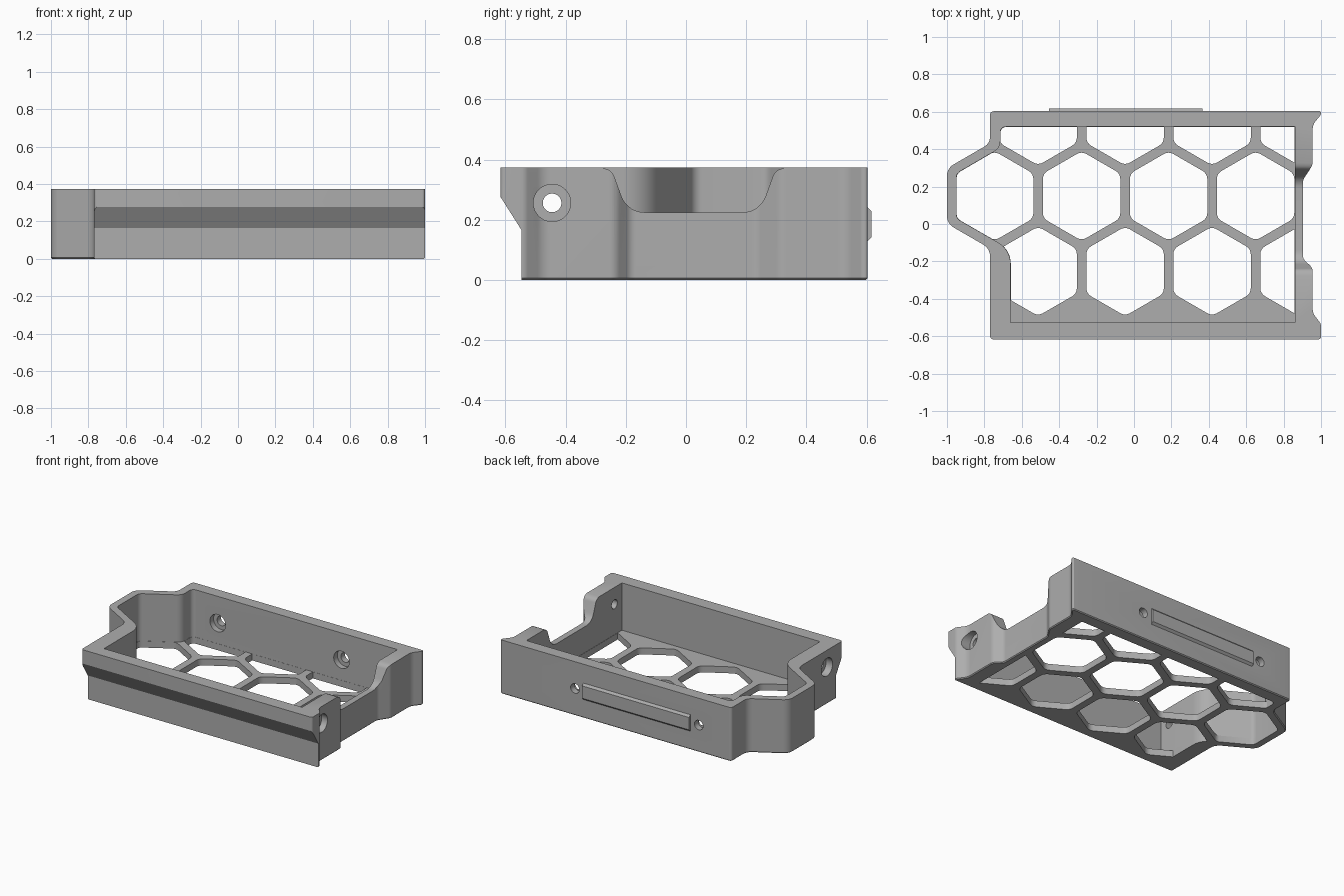
import bpy, bmesh, math
from mathutils import Vector, Matrix

cube = bpy.data.objects.get("Cube")
if cube:
    bpy.data.objects.remove(cube, do_unlink=True)

HEIGHT, FLOOR = 0.373, 0.045

grey = bpy.data.materials.new("mid_grey")
grey.use_nodes = True
GREY = (0.42, 0.42, 0.42, 1)
grey.diffuse_color = GREY
grey.node_tree.nodes["Principled BSDF"].inputs["Base Color"].default_value = GREY


def rounded(points, steps=7):
    """Closed outline from (u, v, radius) corners, each rounded by an arc."""
    out, n = [], len(points)
    for i, (u, v, r) in enumerate(points):
        p = Vector((u, v))
        a = (Vector(points[i - 1][:2]) - p).normalized()
        b = (Vector(points[(i + 1) % n][:2]) - p).normalized()
        half = a.angle(b) / 2
        if r == 0:
            out.append(p)
            continue
        start, end = p + a * r / math.tan(half), p + b * r / math.tan(half)
        centre = p + (a + b).normalized() * r / math.sin(half)
        s, e = start - centre, end - centre
        turn = s.angle_signed(e)
        for k in range(steps + 1):
            out.append(centre + Matrix.Rotation(-turn * k / steps, 2) @ s)
    return out


def prism(name, outlines, lo, hi, axis="z"):
    """Extrude closed outlines along an axis; yz outlines run along x."""
    bm = bmesh.new()
    place = (lambda p, t: (p[0], p[1], t)) if axis == "z" else (lambda p, t: (t, p[0], p[1]))
    for outline in outlines:
        face = bm.faces.new([bm.verts.new(place(p, lo)) for p in outline])
        ext = bmesh.ops.extrude_face_region(bm, geom=[face])
        shift = Vector(place((0, 0), hi - lo))
        bmesh.ops.translate(bm, vec=shift, verts=[v for v in ext["geom"] if isinstance(v, bmesh.types.BMVert)])
    bmesh.ops.recalc_face_normals(bm, faces=bm.faces)
    mesh = bpy.data.meshes.new(name)
    bm.to_mesh(mesh)
    bm.free()
    obj = bpy.data.objects.new(name, mesh)
    bpy.context.collection.objects.link(obj)
    mesh.materials.append(grey)
    return obj


def rod(start, direction, length, radius):
    """Round cutter from a start point along a direction."""
    d = Vector(direction)
    bpy.ops.mesh.primitive_cylinder_add(vertices=32, radius=radius, depth=length,
                                        location=Vector(start) + d * length / 2,
                                        rotation=d.to_track_quat("Z", "Y").to_euler())
    bpy.context.object.name = "hole_cutter"
    bpy.context.object.data.materials.append(grey)
    return bpy.context.object


def combine(obj, tool, operation="DIFFERENCE"):
    mod = obj.modifiers.new("cut", "BOOLEAN")
    mod.operation, mod.solver, mod.object = operation, "EXACT", tool
    tool.hide_render = True
    bpy.context.view_layer.objects.active = obj
    bpy.ops.object.modifier_apply(modifier=mod.name)
    bpy.data.objects.remove(tool, do_unlink=True)


# Outer body with the bay on one side and the recess on the other
outer = rounded([
    (-0.77, -0.617, 0.02), (1, -0.617, 0.015), (1, -0.535, 0.035), (0.955, -0.475, 0.07),
    (0.955, -0.235, 0.045), (0.903, -0.185, 0.04), (0.903, 0.235, 0.05), (0.955, 0.315, 0.06),
    (0.955, 0.53, 0.07), (1, 0.585, 0.02), (1, 0.603, 0.008), (-0.77, 0.603, 0.02),
    (-0.77, 0.431, 0.06), (-1, 0.298, 0.07), (-1, 0.002, 0.07), (-0.77, -0.131, 0.07)])
tray = prism("tray", [outer], 0, HEIGHT)

# Small chamfer round the foot
bm = bmesh.new()
bm.from_mesh(tray.data)
foot = [e for e in bm.edges if all(v.co.z < 0.001 for v in e.verts)]
bmesh.ops.bevel(bm, geom=foot, offset=0.006, segments=1, affect="EDGES")
bm.to_mesh(tray.data)
bm.free()

# Front overhang: lower face set back under a sloping lip
lip = [(-0.8, -0.1), (-0.546, -0.1), (-0.546, 0.165), (-0.617, 0.277), (-0.8, 0.277)]
combine(tray, prism("lip_cutter", [lip], -1.2, 1.2, "x"))

# Cavity
inner = rounded([
    (-0.66, -0.526, 0), (0.86, -0.526, 0), (0.86, 0.52, 0), (-0.715, 0.52, 0.03),
    (-0.715, 0.407, 0.06), (-0.95, 0.27, 0.04), (-0.95, 0.03, 0.04), (-0.66, -0.137, 0.13)])
combine(tray, prism("cavity_cutter", [inner], FLOOR, 1))

# Honeycomb floor
pitch, apothem = 0.465, 0.207
size = apothem / math.cos(math.pi / 6)
cells = []
for row in (-1, 0, 1):
    for col in range(4):
        cx = -0.745 + pitch * (col + 0.5 * abs(row))
        cy = 0.15 + row * pitch * math.sqrt(0.75)
        corners = [math.radians(30 + 60 * k) for k in range(6)]
        cells.append(rounded([(cx + size * math.cos(a), cy + size * math.sin(a), 0.05) for a in corners], 4))
honeycomb = prism("honeycomb_cutter", cells, -0.1, FLOOR + 0.05)
limit = prism("honeycomb_limit", [[p * 0.998 for p in inner]], -0.2, 0.3)
combine(honeycomb, limit, "INTERSECT")
combine(tray, honeycomb)

# Dip in the recessed side wall
dip = rounded([(-0.285, 0.45, 0), (-0.285, 0.376, 0), (-0.245, 0.362, 0.04), (-0.195, 0.225, 0.08),
               (0.245, 0.225, 0.08), (0.295, 0.362, 0.04), (0.335, 0.376, 0), (0.335, 0.45, 0)])
combine(tray, prism("dip_cutter", [dip], 0.8, 1.2, "x"))

# Screw holes with counterbores through the side walls
Y, Z = -0.445, 0.256
combine(tray, rod((-1.2, Y, Z), (1, 0, 0), 2.4, 0.031))
combine(tray, rod((1.2, Y, Z), (-1, 0, 0), 0.29, 0.062))
combine(tray, rod((-1.2, Y, Z), (1, 0, 0), 0.48, 0.062))
combine(tray, rod((0.8, -Y, Z), (1, 0, 0), 0.1, 0.062))

# Screw holes in the back wall, counterbored from inside
for x in (-0.52, 0.43):
    combine(tray, rod((x, 0.4, 0.187), (0, 1, 0), 0.4, 0.033))
    combine(tray, rod((x, 0.4, 0.187), (0, 1, 0), 0.16, 0.06))

# Chamfered rail on the back
rail = [(0.59, 0.128), (0.603, 0.128), (0.617, 0.142), (0.617, 0.228), (0.603, 0.242), (0.59, 0.242)]
combine(tray, prism("rail", [rail], -0.455, 0.365, "x"), "UNION")

bpy.ops.object.select_all(action="DESELECT")
tray.select_set(True)
bpy.context.view_layer.objects.active = tray
bpy.ops.object.shade_smooth_by_angle(angle=math.radians(30))
